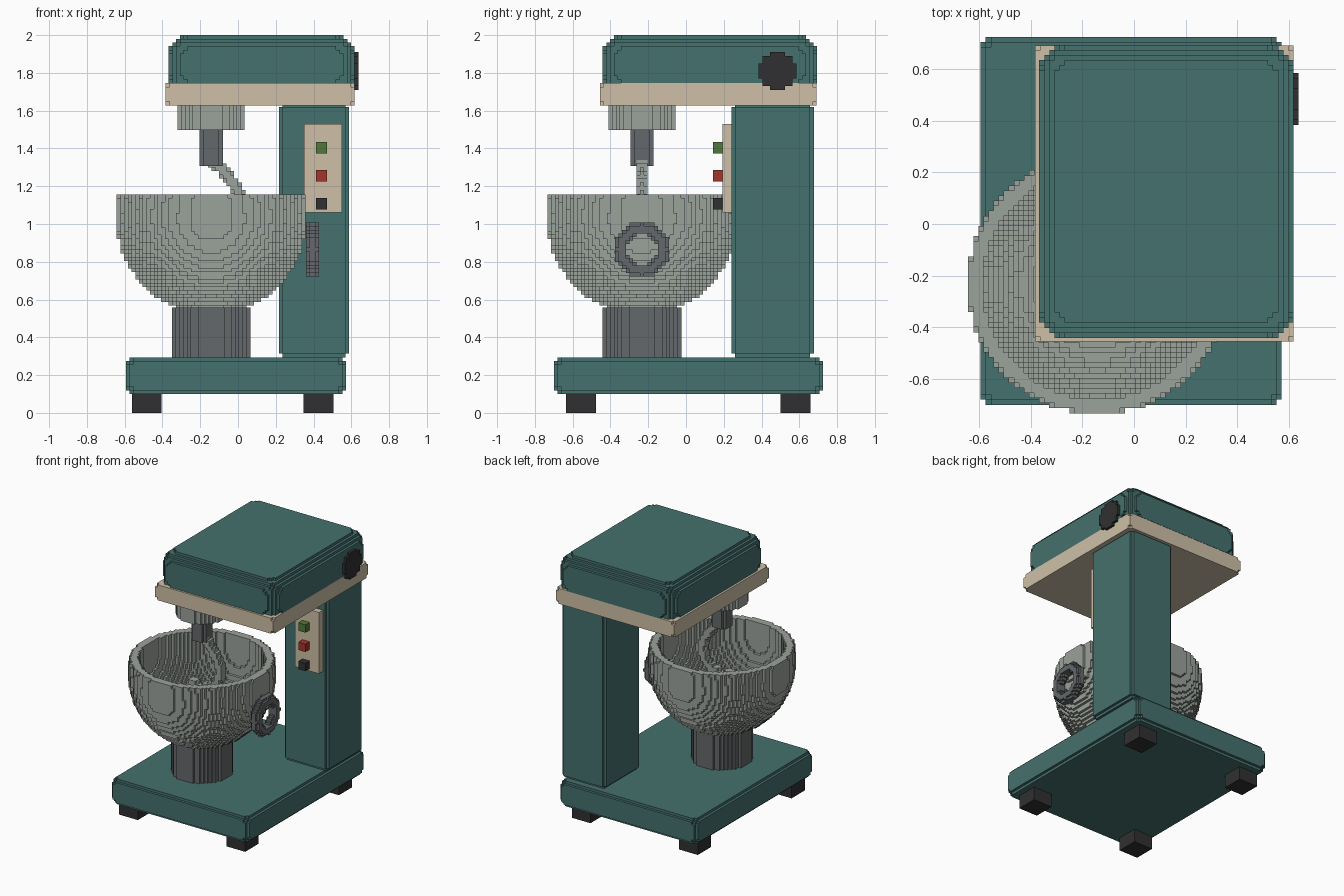
import bpy
from math import hypot
from mathutils import Vector

if "Cube" in bpy.data.objects:
    bpy.data.objects.remove(bpy.data.objects["Cube"])

V = 2 / 102  # edge of one block

def material(name, rgb):
    m = bpy.data.materials.new(name)
    m.diffuse_color = (*rgb, 1)
    m.use_nodes = True
    m.node_tree.nodes["Principled BSDF"].inputs["Base Color"].default_value = m.diffuse_color
    return m

TEAL = material("teal", (0.06, 0.165, 0.155))
CREAM = material("cream", (0.62, 0.53, 0.39))
STEEL = material("steel", (0.33, 0.36, 0.33))
DARK = material("dark_steel", (0.13, 0.14, 0.145))
BLACK = material("black", (0.03, 0.03, 0.032))
GREEN = material("green", (0.08, 0.19, 0.04))
RED = material("red", (0.36, 0.035, 0.025))


def blocks(name, lo, hi, mat, inside):
    """Fill the box lo-hi with blocks where inside(p) holds; p is measured from the box centre."""
    n = [max(1, round((b - a) / V)) for a, b in zip(lo, hi)]
    step = [(b - a) / k for a, b, k in zip(lo, hi, n)]
    c = Vector([(a + b) / 2 for a, b in zip(lo, hi)])
    ax = [[(i + 0.5 - n[d] / 2) * step[d] for i in range(n[d])] for d in range(3)]
    cells = {(i, j, k) for i in range(n[0]) for j in range(n[1]) for k in range(n[2])
             if inside(Vector((ax[0][i], ax[1][j], ax[2][k])))}
    verts, faces = {}, []
    for d in range(3):
        u, w = (d + 1) % 3, (d + 2) % 3
        for s in (-1, 1):
            layers = {}
            for q in cells:
                nb = list(q)
                nb[d] += s
                if tuple(nb) not in cells:
                    layers.setdefault(q[d], set()).add((q[u], q[w]))
            # merge exposed squares of each layer into rectangles
            for level, open_ in layers.items():
                for a, b in sorted(open_):
                    if (a, b) not in open_:
                        continue
                    a2, b2 = a + 1, b + 1
                    while (a, b2) in open_:
                        b2 += 1
                    while all((a2, t) in open_ for t in range(b, b2)):
                        a2 += 1
                    open_ -= {(x, y) for x in range(a, a2) for y in range(b, b2)}
                    ring = []
                    for x, y in ((a, b), (a2, b), (a2, b2), (a, b2))[::s]:
                        p = [0, 0, 0]
                        p[d], p[u], p[w] = level + (s > 0), x, y
                        ring.append(verts.setdefault(tuple(p), len(verts)))
                    faces.append(ring)
    co = [[(p[d] - n[d] / 2) * step[d] for d in range(3)] for p in verts]
    me = bpy.data.meshes.new(name)
    me.from_pydata(co, [], faces)
    me.materials.append(mat)
    ob = bpy.data.objects.new(name, me)
    ob.location = c
    bpy.context.collection.objects.link(ob)
    return ob


def rounded_box(name, x, y, z, r, mat):
    lo, hi = zip(x, y, z)
    core = [(b - a) / 2 - r for a, b in zip(lo, hi)]
    return blocks(name, lo, hi, mat, lambda p: Vector(
        [max(abs(p[d]) - core[d], 0) for d in range(3)]).length <= r + 1e-6)


def cylinder(name, centre, r, length, mat, axis=2):
    half = [r, r, r]
    half[axis] = length / 2
    u, w = (axis + 1) % 3, (axis + 2) % 3
    return blocks(name, [c - h for c, h in zip(centre, half)], [c + h for c, h in zip(centre, half)],
                  mat, lambda p: hypot(p[u], p[w]) <= r)


# feet and base
for sx, fx in (("left", -0.483), ("right", 0.427)):
    for sy, fy in (("front", -0.556), ("back", 0.58)):
        rounded_box(f"{sy}_{sx}_foot", (fx - 0.079, fx + 0.079), (fy - 0.08, fy + 0.08),
                    (0, 0.1), 0.016, BLACK)
rounded_box("base", (-0.594, 0.572), (-0.70, 0.725), (0.1, 0.294), 0.055, TEAL)

# column, trim and head
rounded_box("column", (0.216, 0.588), (0.24, 0.677), (0.294, 1.64), 0.045, TEAL)
rounded_box("head_trim", (-0.383, 0.618), (-0.456, 0.692), (1.628, 1.746), 0.03, CREAM)
rounded_box("head", (-0.367, 0.618), (-0.441, 0.694), (1.686, 2.0), 0.11, TEAL)
cylinder("speed_dial", (0.613, 0.484, 1.81), 0.1, 0.05, BLACK, 0)

# control panel and buttons
rounded_box("control_panel", (0.35, 0.551), (0.193, 0.256), (1.06, 1.53), 0.018, CREAM)
for name, bz, mat in (("start_button", 1.403, GREEN), ("stop_button", 1.255, RED),
                      ("mode_button", 1.108, BLACK)):
    rounded_box(name, (0.412, 0.472), (0.142, 0.2), (bz - 0.03, bz + 0.03), 0.001, mat)

# mixing drive
CX, CY = -0.142, -0.233
cylinder("drive_hub", (CX, CY, 1.565), 0.177, 0.135, STEEL)
cylinder("drive_shaft", (CX, CY, 1.405), 0.062, 0.195, DARK)

# dough hook
path = [Vector((x, 0, z)) for x, z in ((-0.14, 1.32), (-0.10, 1.31), (-0.05, 1.25), (0.0, 1.18),
        (0.02, 1.10), (0.0, 1.02), (-0.07, 0.96), (-0.15, 0.93), (-0.22, 0.96))]
hook_mid = Vector((-0.1, 0, 1.12))

def in_hook(p):
    q = p + hook_mid
    for a, b in zip(path, path[1:]):
        t = max(0, min(1, (q - a).dot(b - a) / (b - a).length_squared))
        if (q - a.lerp(b, t)).length < 0.031:
            return True
    return False

blocks("dough_hook", (-0.28, CY - 0.0295, 0.88), (0.08, CY + 0.0295, 1.36), STEEL, in_hook)

# bowl: hollow sphere cut open at the rim
B0, B1, BC, BR = 0.549, 1.157, 1.025, 0.503

def in_bowl(p):
    z = p.z + (B0 + B1) / 2 - BC
    r = hypot(p.x, p.y)
    outer = hypot(r, max(z, -9) if z < 0 else 0.5 * z) <= BR
    return outer and hypot(r, min(z, 0)) >= BR - 0.06

blocks("bowl", (CX - 0.5, CY - 0.5, B0), (CX + 0.5, CY + 0.5, B1), STEEL, in_bowl)
cylinder("bowl_pedestal", (CX, CY, 0.4265), 0.208, 0.265, DARK)

# bowl handwheel
blocks("handwheel", (0.36, CY - 0.1425, 0.7225), (0.43, CY + 0.1425, 1.0075), DARK,
       lambda p: hypot(hypot(p.y, p.z) - 0.112, p.x) <= 0.034)
